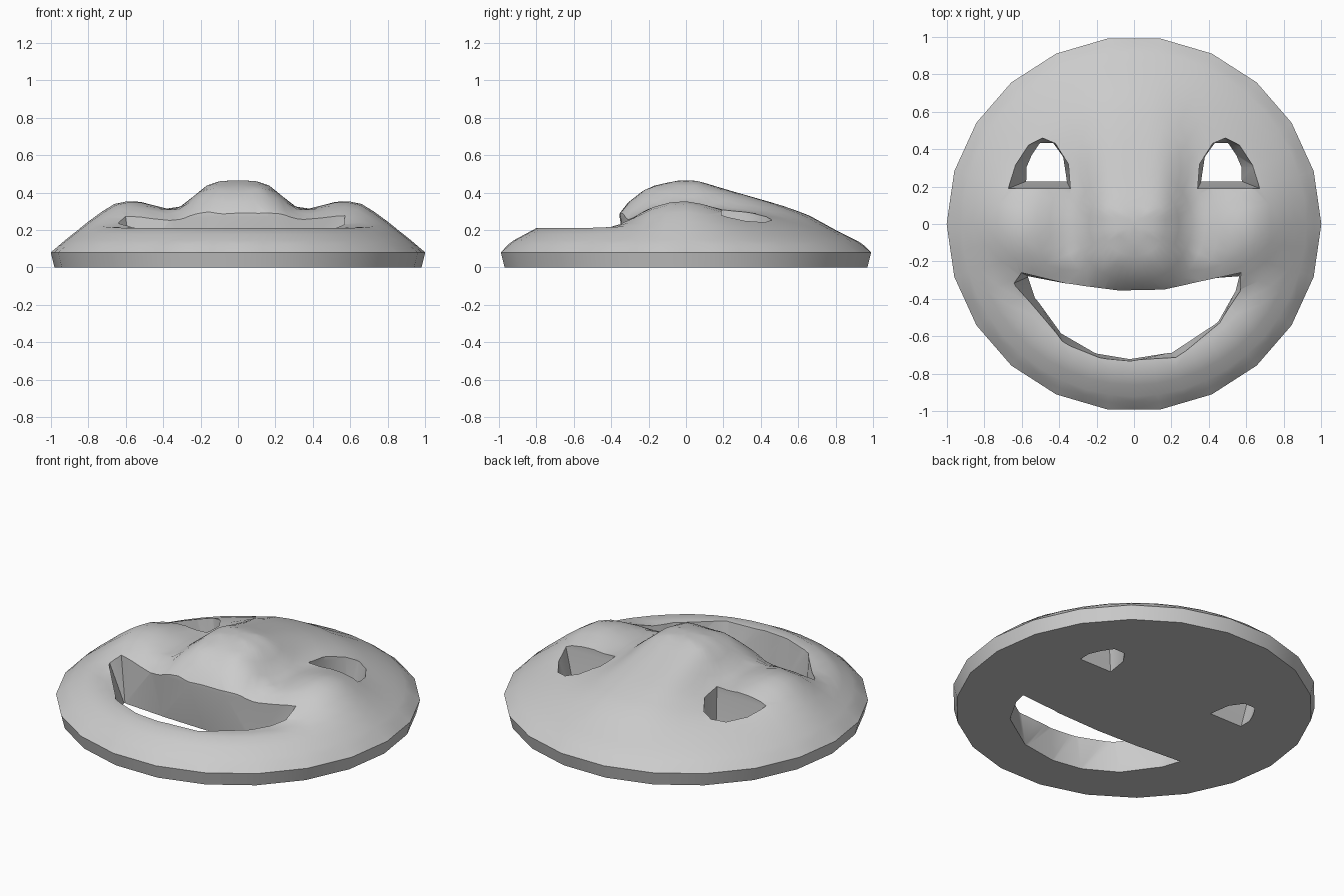
import bpy
import bmesh
from math import sin, cos, pi, exp, hypot

cube = bpy.data.objects.get("Cube")
if cube:
    bpy.data.objects.remove(cube, do_unlink=True)

grey = bpy.data.materials.new("plain grey")
grey.use_nodes = True
grey.diffuse_color = (0.6, 0.6, 0.6, 1)
grey.node_tree.nodes["Principled BSDF"].inputs["Base Color"].default_value = (0.6, 0.6, 0.6, 1)


def ramp(points, t):
    """Piecewise linear curve through (position, value) points."""
    if t <= points[0][0]:
        return points[0][1]
    for (a, u), (b, v) in zip(points, points[1:]):
        if t <= b:
            return u + (v - u) * (t - a) / (b - a)
    return points[-1][1]


DOME = [(0, .30), (.5, .29), (.65, .26), (.8, .20), (.93, .135), (1, .08)]
CHIN = [(.68, .205), (.8, .21), (.93, .14), (1, .08)]
NOSE = [(-.45, 0), (-.37, .04), (-.33, .09), (-.22, .13), (-.05, .165), (.06, .165),
        (.2, .125), (.5, .045), (.8, 0)]


def height(x, y):
    r = hypot(x, y)
    low = ramp([(-.42, 1), (-.2, 0)], y)
    base = ramp(DOME, r) * (1 - low) + ramp(CHIN, r) * low
    nose = ramp(NOSE, y) * exp(-(abs(x) / .26) ** 4)
    cheek = .085 * exp(-((abs(x) - .63) / .21) ** 2 - ((y + .02) / .24) ** 2)
    return base + nose + cheek * min(1, (1 - r) * 8 if r < 1 else 0)


def make_object(name, bm):
    bmesh.ops.recalc_face_normals(bm, faces=bm.faces)
    mesh = bpy.data.meshes.new(name)
    bm.to_mesh(mesh)
    bm.free()
    mesh.materials.append(grey)
    obj = bpy.data.objects.new(name, mesh)
    bpy.context.collection.objects.link(obj)
    return obj


def bridge(bm, a, b):
    n = len(a)
    for i in range(n):
        bm.faces.new((a[i], a[(i + 1) % n], b[(i + 1) % n], b[i]))


# Face: rings of a many-sided disc raised by the height rule, with a flat back
SIDES = 22
RINGS = [1, .96, .92, .86, .8, .73, .66, .59, .52, .45, .38, .31, .24, .17, .1, .04]


def ring_points(r):
    n = SIDES * 2
    for i in range(n):
        a = 2 * pi * i / n
        # Odd points sit on the chord at the rim and on the circle further in
        k = r * (cos(pi / SIDES) if i % 2 and r > .95 else 1)
        yield k * cos(a), k * sin(a)


bm = bmesh.new()
back = [bm.verts.new((x, y, 0)) for x, y in ring_points(.98)]
bm.faces.new(back)
previous = back
for r in RINGS:
    ring = [bm.verts.new((x, y, .08 if r == 1 else height(x, y))) for x, y in ring_points(r)]
    bridge(bm, previous, ring)
    previous = ring
tip = bm.verts.new((0, 0, height(0, 0)))
for i, v in enumerate(previous):
    bm.faces.new((v, previous[(i + 1) % len(previous)], tip))
bmesh.ops.triangulate(bm, faces=[f for f in bm.faces if len(f.verts) == 4])
face = make_object("smiling_face", bm)


# Tapered cutters for the openings
def cutter(name, lower, upper, sign=1):
    bm = bmesh.new()
    loops = [[bm.verts.new((sign * x, y, z)) for x, y in outline]
             for outline, z in ((lower, -.02), (upper, .27), (upper, .7))]
    bm.faces.new(loops[0])
    bm.faces.new(loops[-1])
    bridge(bm, loops[0], loops[1])
    bridge(bm, loops[1], loops[2])
    bmesh.ops.triangulate(bm, faces=bm.faces)
    obj = make_object(name, bm)
    obj.hide_render = True
    return obj


mouth_low = [(-.56, -.28), (-.3, -.3), (0, -.31), (.3, -.3), (.56, -.28), (.54, -.36),
             (.45, -.52), (.2, -.685), (-.02, -.72), (-.2, -.69), (-.39, -.58), (-.52, -.4)]
mouth_top = [(-.6, -.26), (-.35, -.32), (-.08, -.355), (.16, -.35), (.57, -.26), (.57, -.36),
             (.46, -.53), (.23, -.72), (-.02, -.735), (-.18, -.72), (-.38, -.64), (-.65, -.32)]
eye_low = [(.36, .23), (.57, .23), (.57, .3), (.54, .37), (.5, .43), (.43, .43), (.38, .36)]
eye_top = [(.34, .19), (.67, .19), (.64, .31), (.57, .42), (.49, .46), (.42, .43), (.35, .32)]

cutters = [cutter("mouth_cutter", mouth_low, mouth_top),
           cutter("left_eye_cutter", eye_low, eye_top),
           cutter("right_eye_cutter", eye_low, eye_top, -1)]
bpy.context.view_layer.objects.active = face
face.select_set(True)
for tool in cutters:
    cut = face.modifiers.new(tool.name, 'BOOLEAN')
    cut.operation = 'DIFFERENCE'
    cut.solver = 'EXACT'
    cut.object = tool
    bpy.ops.object.modifier_apply(modifier=cut.name)
for tool in cutters:
    bpy.data.objects.remove(tool, do_unlink=True)

# Smooth skin with crisp rims
bpy.ops.object.select_all(action='DESELECT')
face.select_set(True)
bpy.ops.object.shade_smooth_by_angle(angle=0.6)
